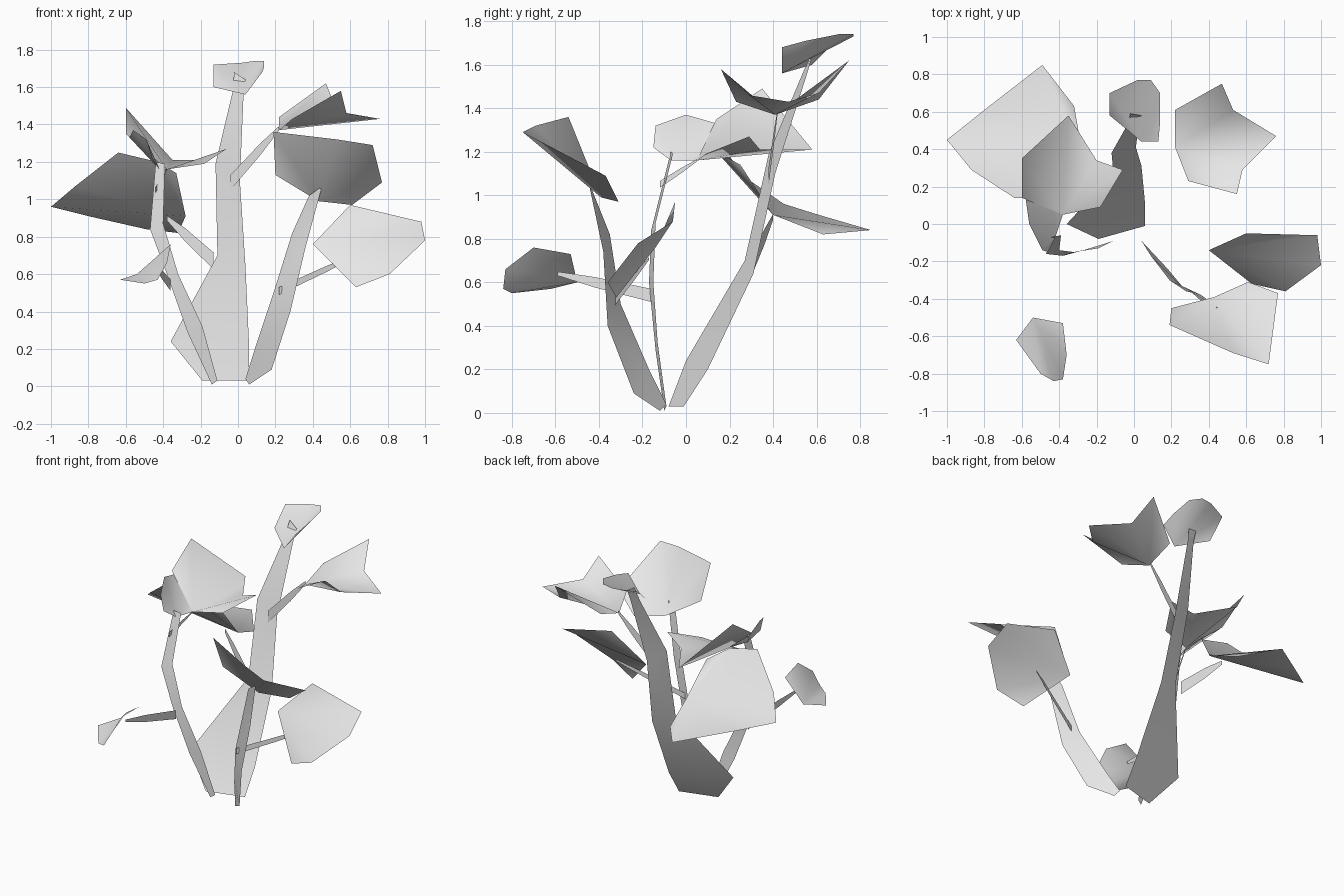
import bpy
import bmesh
from mathutils import Vector

HUNDREDTH = 0.01  # outlines below are written in hundredths of a unit

default_cube = bpy.data.objects.get("Cube")
if default_cube:
    bpy.data.objects.remove(default_cube, do_unlink=True)

# One pale grey for the whole plant
pale_grey = bpy.data.materials.new("pale_grey")
pale_grey.use_nodes = True
colour = (0.8, 0.8, 0.8, 1)
pale_grey.diffuse_color = colour
pale_grey.node_tree.nodes["Principled BSDF"].inputs["Base Color"].default_value = colour


def finish_part(name, bm):
    """Turn a bmesh sheet into a smooth, coloured object."""
    bmesh.ops.recalc_face_normals(bm, faces=bm.faces)
    upward = sum((face.normal.z * face.calc_area() for face in bm.faces), 0.0)
    if upward < 0:
        bmesh.ops.reverse_faces(bm, faces=bm.faces)
    for face in bm.faces:
        face.smooth = True
    mesh = bpy.data.meshes.new(name)
    bm.to_mesh(mesh)
    bm.free()
    mesh.materials.append(pale_grey)
    part = bpy.data.objects.new(name, mesh)
    bpy.context.collection.objects.link(part)
    return part


def leaf(name, *outline):
    """A thin blade whose folds all spread from its first point."""
    bm = bmesh.new()
    rim = [bm.verts.new(Vector(point) * HUNDREDTH) for point in outline]
    base = rim[0]
    for current, following in zip(rim[1:], rim[2:]):
        bm.faces.new((base, current, following))
    return finish_part(name, bm)


def ribbon(name, left, right):
    """A thin strip stretched between two matching edges."""
    bm = bmesh.new()
    left_verts = [bm.verts.new(Vector(point) * HUNDREDTH) for point in left]
    right_verts = [bm.verts.new(Vector(point) * HUNDREDTH) for point in right]
    for lower in range(len(left) - 1):
        upper = lower + 1
        bm.faces.new((left_verts[lower], right_verts[lower],
                      right_verts[upper], left_verts[upper]))
    return finish_part(name, bm)


def branch(name, start, end, width):
    """An upright strip that narrows towards the leaf it carries."""
    start, end = Vector(start), Vector(end)
    middle = start.lerp(end, 0.6)
    rise = Vector((0, 0, width / 2))
    centres = (start, middle, end)
    spread = (rise, rise * 0.8, rise * 0.3)
    top = [centre + offset for centre, offset in zip(centres, spread)]
    bottom = [centre - offset for centre, offset in zip(centres, spread)]
    return ribbon(name, top, bottom)


# Main stems, rising from a shared foot
ribbon("back_stem",
       left=[(-19, -8, 3), (-36, 0, 24), (-11, 27, 70), (-12, 38, 119), (-3, 54, 157), (-2, 59, 168)],
       right=[(6, -1, 3), (6, 10, 20), (4, 31, 64), (1, 41, 110), (3, 56, 157), (4, 58, 164)])
ribbon("right_stem",
       left=[(-14, -10, 1), (-27, -14, 29), (-38, -17, 60), (-47, -16, 84), (-44, -7, 120)],
       right=[(-11, -9, 3), (-19, -13, 32), (-32, -15, 60), (-40, -14, 87), (-39, -6, 119)])
ribbon("left_stem",
       left=[(4, -9, 4), (9, -17, 20), (19, -30, 50), (29, -35, 82), (38, -43, 102)],
       right=[(6, -12, 1), (18, -24, 9), (28, -36, 40), (36, -38, 74), (45, -45, 107)])

# Side branches
branch("upper_left_branch", start=(-4, 38, 109), end=(22, 42, 138), width=8)
branch("lower_left_branch", start=(22, -33, 51), end=(65, -17, 71), width=4)
branch("back_right_branch", start=(-13, 30, 67), end=(-38, 40, 90), width=9)
branch("front_right_branch", start=(-36, -16, 54), end=(-44, -59, 64), width=6)
branch("upper_right_branch", start=(-44, -12, 105), end=(-38, 5, 116), width=3)

# Leaves
leaf("crown_leaf",
     (4, 44, 156), (13, 44, 168), (14, 55, 171), (14, 70, 174),
     (9, 77, 174), (2, 77, 173), (-13, 70, 172), (-13, 58, 160))
leaf("upper_left_leaf",
     (22, 41, 137), (29, 23, 143), (55, 16, 158), (58, 29, 146),
     (76, 47, 143), (53, 61, 147), (47, 75, 162), (22, 61, 144))
leaf("back_right_leaf",
     (-28, 40, 91), (-32, 63, 82), (-49, 85, 84), (-80, 61, 91), (-100, 45, 96),
     (-87, 29, 107), (-64, 14, 125), (-43, 14, 120), (-33, 25, 114))
leaf("upper_right_leaf",
     (-38, 5, 116), (-18, 9, 119), (-6, 29, 127), (-20, 34, 121),
     (-35, 58, 121), (-60, 35, 149), (-60, 14, 135))
leaf("small_right_leaf",
     (-42, -7, 116), (-46, -15, 122), (-49, -14, 132), (-56, 0, 137),
     (-58, 14, 133), (-43, 14, 121), (-38, 5, 116))
leaf("front_left_leaf",
     (43, -39, 99), (61, -31, 97), (77, -37, 109), (72, -75, 129),
     (53, -69, 132), (19, -54, 136), (20, -45, 113))
leaf("lower_left_leaf",
     (40, -14, 76), (60, -5, 97), (98, -6, 88), (100, -22, 78),
     (81, -36, 60), (63, -32, 53))
leaf("front_right_leaf",
     (-54, -50, 60), (-38, -53, 73), (-36, -70, 76), (-38, -83, 66),
     (-43, -84, 57), (-50, -80, 55), (-63, -62, 57))
